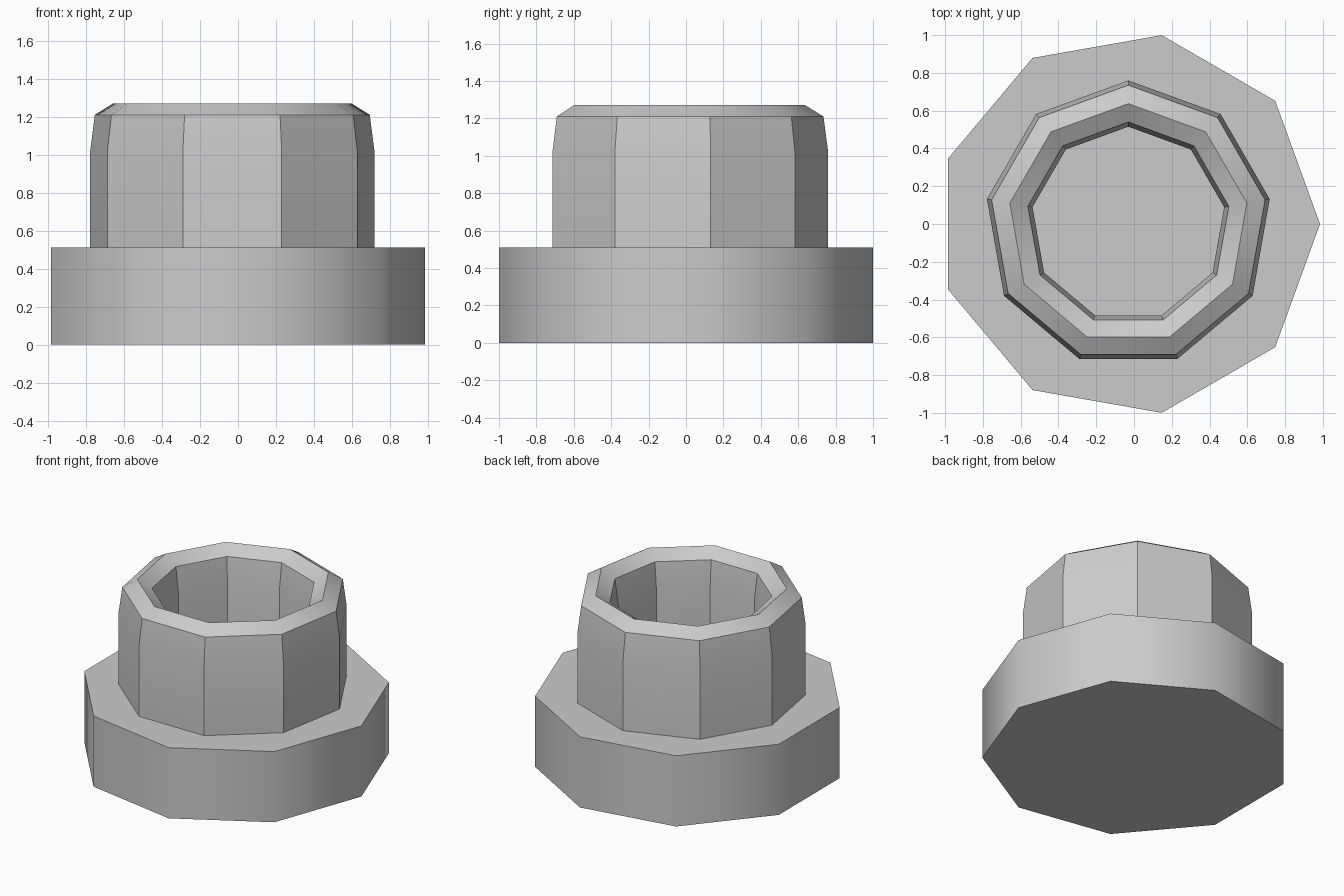
import bpy, bmesh
from math import cos, sin, pi, radians

if "Cube" in bpy.data.objects:
    bpy.data.objects.remove(bpy.data.objects["Cube"])

SIDES = 9
CX = -0.03  # centre of the nonagons


def lathe(name, profile, start, smooth_angle, closed=False):
    """Revolve (radius, z) points into a nine-sided solid."""
    bm = bmesh.new()
    rings = []
    for r, z in profile:
        rings.append([bm.verts.new((CX + r * cos(start + 2 * pi * i / SIDES),
                                    r * sin(start + 2 * pi * i / SIDES), z))
                      for i in range(SIDES)])
    pairs = list(zip(rings, rings[1:]))
    if closed:
        pairs.append((rings[-1], rings[0]))
    else:
        bm.faces.new(rings[0])
        bm.faces.new(rings[-1])
    for a, b in pairs:
        for i in range(SIDES):
            j = (i + 1) % SIDES
            bm.faces.new((a[i], a[j], b[j], b[i]))
    bmesh.ops.recalc_face_normals(bm, faces=bm.faces)
    mesh = bpy.data.meshes.new(name)
    bm.to_mesh(mesh)
    bm.free()
    obj = bpy.data.objects.new(name, mesh)
    bpy.context.collection.objects.link(obj)
    bpy.ops.object.select_all(action='DESELECT')
    obj.select_set(True)
    bpy.context.view_layer.objects.active = obj
    bpy.ops.object.shade_smooth_by_angle(angle=radians(smooth_angle))
    return obj


# Wide solid base, smooth sides with sharp caps
lathe("base", [(1.015, 0), (1.015, 0.51)], 0, 50)

# Hollow collar with a tapered, ridged rim
collar = [(0.76, 0.51), (0.76, 1.02), (0.735, 1.21), (0.637, 1.27),
          (0.54, 1.21), (0.515, 1.02), (0.515, 0.51)]
lathe("collar", collar, pi / 2, 30, closed=True)
